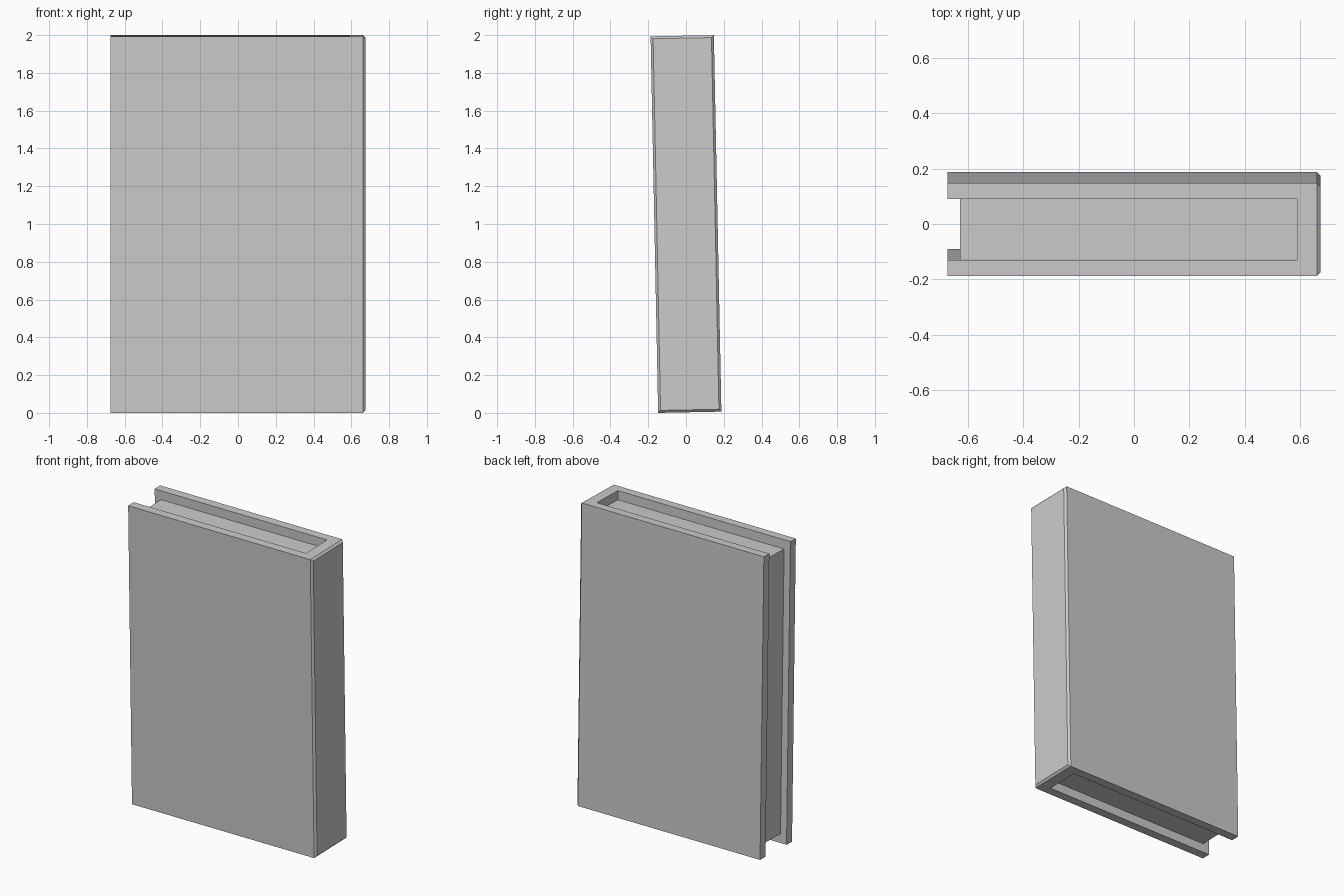
import bpy, bmesh, math

if "Cube" in bpy.data.objects:
    bpy.data.objects.remove(bpy.data.objects["Cube"])

W, T, H = 1.348, 0.335, 1.9937      # overall width, thickness, height
BOARD, SPINE = 0.0575, 0.084        # cover board and spine thickness
LEAN = 0.02                         # slight lean toward the front (radians)
X, Y, Z = W / 2, T / 2, H / 2


def prism(name, profile, half_height, bevel_outer_x=None, offset=0.0):
    """Extrude an xy profile symmetrically in z; optionally chamfer the face at a given x."""
    bm = bmesh.new()
    base = bm.faces.new([bm.verts.new((x, y, -half_height)) for x, y in profile])
    ext = bmesh.ops.extrude_face_region(bm, geom=[base], use_keep_orig=True)
    top = [g for g in ext["geom"] if isinstance(g, bmesh.types.BMVert)]
    bmesh.ops.translate(bm, verts=top, vec=(0, 0, 2 * half_height))
    bmesh.ops.recalc_face_normals(bm, faces=bm.faces[:])
    if bevel_outer_x is not None:
        edges = [e for e in bm.edges
                 if all(abs(v.co.x - bevel_outer_x) < 1e-5 for v in e.verts)]
        bmesh.ops.bevel(bm, geom=edges, offset=offset, segments=1,
                        profile=0.5, affect='EDGES')
    mesh = bpy.data.meshes.new(name)
    bm.to_mesh(mesh)
    bm.free()
    obj = bpy.data.objects.new(name, mesh)
    bpy.context.collection.objects.link(obj)
    obj.rotation_euler.x = LEAN
    obj.location.z = 1.0
    return obj


# Cover: U-shaped boards and spine, chamfered around the outer spine face
inner_y, inner_x = Y - BOARD, X - SPINE
prism("cover", [(-X, -Y), (X, -Y), (X, Y), (-X, Y),
                (-X, inner_y), (inner_x, inner_y),
                (inner_x, -inner_y), (-X, -inner_y)], Z, X, 0.013)

# Page block: recessed at the top, bottom and fore edge
page_x = -X + 0.045
prism("pages", [(page_x, -inner_y), (inner_x, -inner_y),
                (inner_x, inner_y), (page_x, inner_y)], Z - 0.06)
